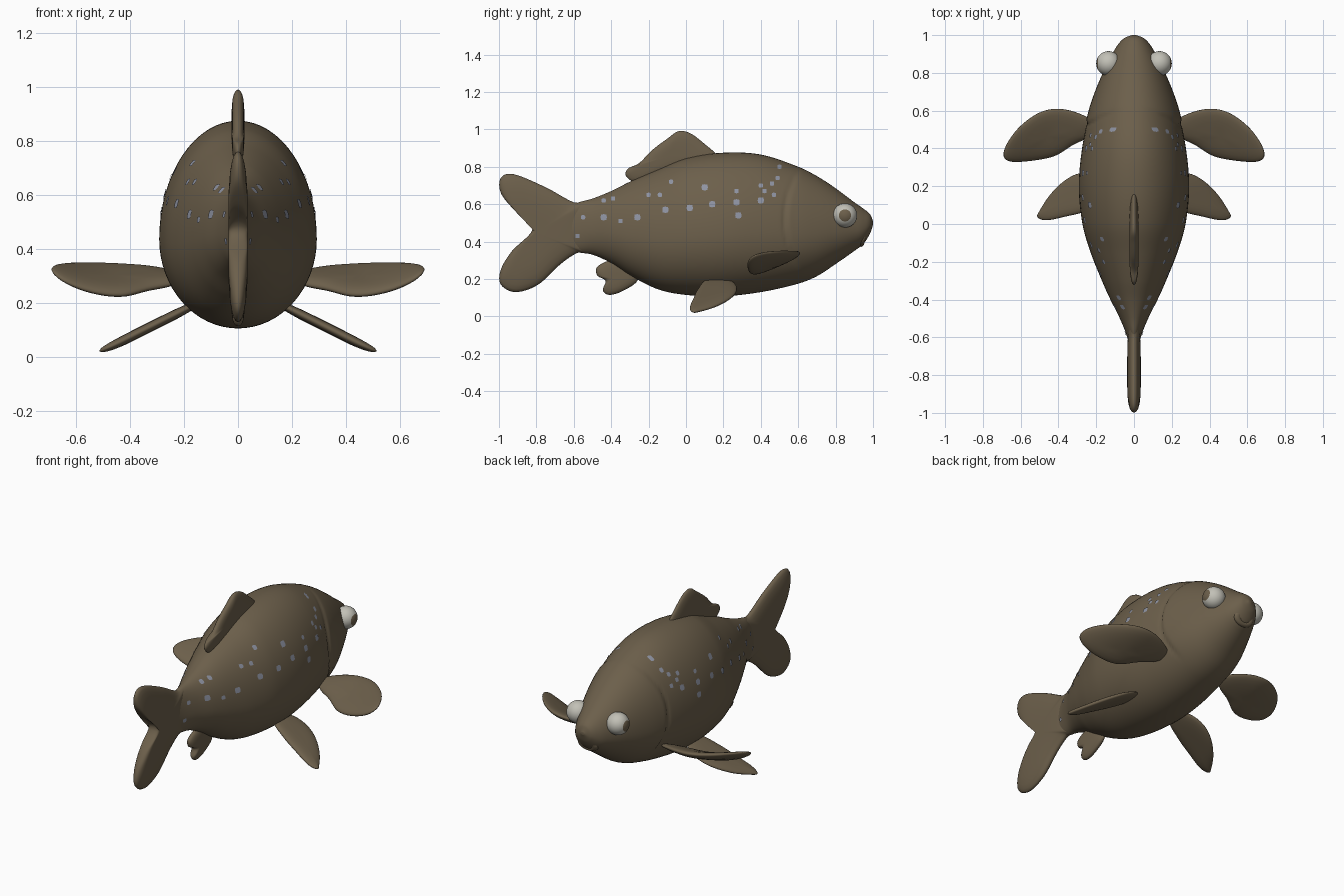
import bpy, bmesh, math
from mathutils import Vector, Matrix

cube = bpy.data.objects.get("Cube")
if cube:
    bpy.data.objects.remove(cube, do_unlink=True)


def material(name, rgb):
    mat = bpy.data.materials.new(name)
    mat.use_nodes = True
    mat.diffuse_color = (*rgb, 1)
    mat.node_tree.nodes["Principled BSDF"].inputs["Base Color"].default_value = (*rgb, 1)
    return mat


skin = material("olive brown skin", (0.15, 0.115, 0.07))
spot = material("blue grey spots", (0.27, 0.29, 0.36))
white = material("eye white", (0.54, 0.53, 0.47))


def finish(name, bm, mats, mirrored=False, recalc=True):
    if recalc:
        bmesh.ops.recalc_face_normals(bm, faces=bm.faces)
    mesh = bpy.data.meshes.new(name)
    bm.to_mesh(mesh)
    bm.free()
    obj = bpy.data.objects.new(name, mesh)
    bpy.context.collection.objects.link(obj)
    for mat in mats:
        mesh.materials.append(mat)
    mesh.shade_smooth()
    if mirrored:
        mod = obj.modifiers.new("Mirror", "MIRROR")
        mod.use_mirror_merge = False
    return obj


def catmull(a, b, c, d, t):
    return b + 0.5 * t * (c - a + t * (2 * a - 5 * b + 4 * c - d + t * (3 * (b - c) + d - a)))


# Body stations: y, belly height, back height, half width
STATIONS = [
    (-.72, .43, .53, .01), (-.6, .35, .6, .036), (-.5, .33, .63, .075),
    (-.4, .285, .67, .125), (-.3, .22, .72, .17), (-.15, .145, .785, .23),
    (0, .115, .845, .273), (.2, .108, .875, .292), (.4, .13, .865, .275),
    (.6, .175, .8, .235), (.7, .215, .75, .205), (.8, .28, .685, .165),
    (.9, .35, .61, .115), (.95, .39, .575, .085), (.985, .445, .545, .05), (1, .49, .51, .012)]


def section(y):
    """Belly height, back height and half width of the body at y."""
    n = len(STATIONS)
    i = max(k for k in range(n - 1) if STATIONS[k][0] <= y or k == 0)
    p = [STATIONS[min(max(k, 0), n - 1)] for k in range(i - 1, i + 3)]
    t = (y - p[1][0]) / (p[2][0] - p[1][0])
    span = p[2][0] - p[1][0]
    out = []
    for k in (1, 2, 3):
        m0 = (p[2][k] - p[0][k]) / (p[2][0] - p[0][0]) * span
        m1 = (p[3][k] - p[1][k]) / (p[3][0] - p[1][0]) * span
        out.append(catmull(p[2][k] - 2 * m0, p[1][k], p[2][k], p[1][k] + 2 * m1, t))
    return out


def gill(y, z):
    """Width factor: raised gill cover with a groove behind it."""
    d = y - (.53 + 1.1 * (z - .52) ** 2)
    cover = .03 * max(0, 1 - d / .25) if d > 0 else 0
    fade = min(1, max(0, (z - .24) / .1))
    return 1 + fade * (cover - .035 * math.exp(-(d / .012) ** 2))


def middle(lo, hi):
    return lo + (hi - lo) * .43


def flank(y, z):
    """Half width of the body surface at a given y and z."""
    lo, hi, w = section(y)
    c = middle(lo, hi)
    h = hi - c if z > c else c - lo
    return w * math.sqrt(max(0, 1 - ((z - c) / h) ** 2)) * gill(y, z)


# Body: egg-shaped sections lofted from tail stem to snout
bm = bmesh.new()
RINGS, SIDES = 200, 64
rings = []
for i in range(RINGS):
    y = .14 - .86 * math.cos(math.pi * i / (RINGS - 1))
    lo, hi, w = section(y)
    c = middle(lo, hi)
    ring = []
    for k in range(SIDES):
        a = 2 * math.pi * k / SIDES
        z = c + math.sin(a) * (hi - c if math.sin(a) > 0 else c - lo)
        ring.append(bm.verts.new((w * math.cos(a) * gill(y, z), y, z)))
    rings.append(ring)
for r, s in zip(rings, rings[1:]):
    for k in range(SIDES):
        j = (k + 1) % SIDES
        bm.faces.new((r[k], r[j], s[j], s[k]))
bm.faces.new(rings[0])
bm.faces.new(rings[-1])
finish("body", bm, [skin])


def fin(name, outline, thick, place, mirrored=False):
    """Fleshy fin: a smoothed outline shrunk to its centre, swelling on both sides."""
    n = len(outline)
    pts = [Vector(p) for p in outline]
    curve = [catmull(*(pts[(i + k) % n] for k in (-1, 0, 1, 2)), t / 6)
             for i in range(n) for t in range(6)]
    mid = sum(curve, Vector((0, 0))) / len(curve)
    bm = bmesh.new()

    def ring(s, side):
        t = side * thick * math.sqrt(1 - s ** 4)
        return [bm.verts.new(place(*(mid + (p - mid) * s), t)) for p in curve]

    rim = ring(1, 0)
    for side in (1, -1):
        last = rim
        for s in (.985, .95, .88, .75, .55, .3):
            new = ring(s, side)
            for k in range(len(curve)):
                j = (k + 1) % len(curve)
                bm.faces.new((last[k], last[j], new[j], new[k]))
            last = new
        hub = bm.verts.new(place(*mid, side * thick))
        for k in range(len(curve)):
            bm.faces.new((last[k], last[(k + 1) % len(curve)], hub))
    return finish(name, bm, [skin], mirrored)


def upright(u, v, t):
    return (t, u, v)


def pectoral(u, v, t):
    lead = .61 - 2.2 * max(0, u - .38) ** 2
    return (u, v, .338 - .42 * (lead - v) + t)


def pelvic(u, v, t):
    return (u + t * .4, v, .175 - .5 * (u - .2) + .5 * max(0, u - .42) ** 2 + t)


# Fins on the centre line
fin("tail_fin", [(-.5, .6), (-.6, .61), (-.75, .69), (-.92, .76), (-.99, .74), (-.99, .66),
                 (-.92, .57), (-.82, .47), (-.93, .35), (-.99, .25), (-.99, .17), (-.91, .13),
                 (-.79, .17), (-.67, .28), (-.58, .34), (-.5, .36)], .036, upright)
fin("dorsal_fin", [(.17, .85), (.09, .93), (.02, .98), (-.04, .99), (-.1, .95), (-.18, .89),
                   (-.25, .82), (-.31, .79), (-.32, .75), (-.26, .72), (-.1, .77), (.08, .82)],
    .024, upright)
fin("anal_fin", [(-.47, .27), (-.475, .22), (-.43, .19), (-.445, .14), (-.41, .115), (-.34, .135),
                 (-.26, .19), (-.27, .26), (-.36, .31)], .024, upright)

# Paired fins
fin("pectoral_fins", [(.2, .53), (.29, .585), (.4, .61), (.5, .59), (.6, .52), (.67, .43),
                      (.69, .36), (.65, .33), (.54, .335), (.42, .36), (.32, .42), (.22, .47)],
    .024, pectoral, True)
fin("pelvic_fins", [(.14, .2), (.2, .26), (.28, .27), (.36, .235), (.44, .16), (.5, .07),
                    (.51, .035), (.46, .02), (.36, .04), (.26, .065), (.16, .11)],
    .017, pelvic, True)

# Eyes: bulging balls with a brown pupil on the outward pole
bm = bmesh.new()
bmesh.ops.create_uvsphere(bm, u_segments=32, v_segments=24, radius=.065,
                          matrix=Matrix.Rotation(math.pi / 2, 4, "Y"))
for f in bm.faces:
    c = f.calc_center_median()
    f.material_index = int(c.x > 0 and math.hypot(c.y, c.z) < .034)
bmesh.ops.translate(bm, verts=bm.verts, vec=(.135, .85, .54))
finish("eyes", bm, [white, skin], True)

# Mouth: a puckered ring of lips under the snout
bpy.ops.mesh.primitive_torus_add(major_radius=.031, minor_radius=.017, major_segments=32,
                                 minor_segments=16, location=(0, .945, .418),
                                 rotation=(math.radians(-110), 0, 0))
lips = bpy.context.object
lips.name = "lips"
lips.scale.x = 1.4
lips.data.materials.append(skin)
lips.data.shade_smooth()

# Spots: thin plates following the flanks, given as y, z and size in hundredths
SPOTS = [(-55, 53, 1), (-58, 43, 1), (-44, 53, 2), (-44, 62, 1), (-39, 63, 1), (-35, 51, 1),
         (-26, 53, 2), (-20, 65, 1), (-14, 65, 1), (-8, 72, 1), (-11, 57, 2), (2, 58, 2),
         (10, 69, 2), (14, 60, 2), (27, 61, 2), (27, 67, 1), (28, 54, 2), (40, 62, 2),
         (40, 70, 1), (42, 67, 1), (46, 71, 1), (49, 74, 1), (47, 65, 1), (50, 80, 1)]
bm = bmesh.new()
for py, pz, size in SPOTS:
    r = .008 + .006 * size

    def on_skin(a, reach):
        y, z = py / 100 + reach * math.cos(a), pz / 100 + reach * math.sin(a)
        return bm.verts.new((flank(y, z) + .004, y, z))

    hub = on_skin(0, 0)
    edge = [on_skin(math.pi * k / 4, r * (1 if k % 2 else .85)) for k in range(8)]
    for k in range(8):
        bm.faces.new((hub, edge[k], edge[(k + 1) % 8]))
finish("flank_spots", bm, [spot], True, recalc=False)
